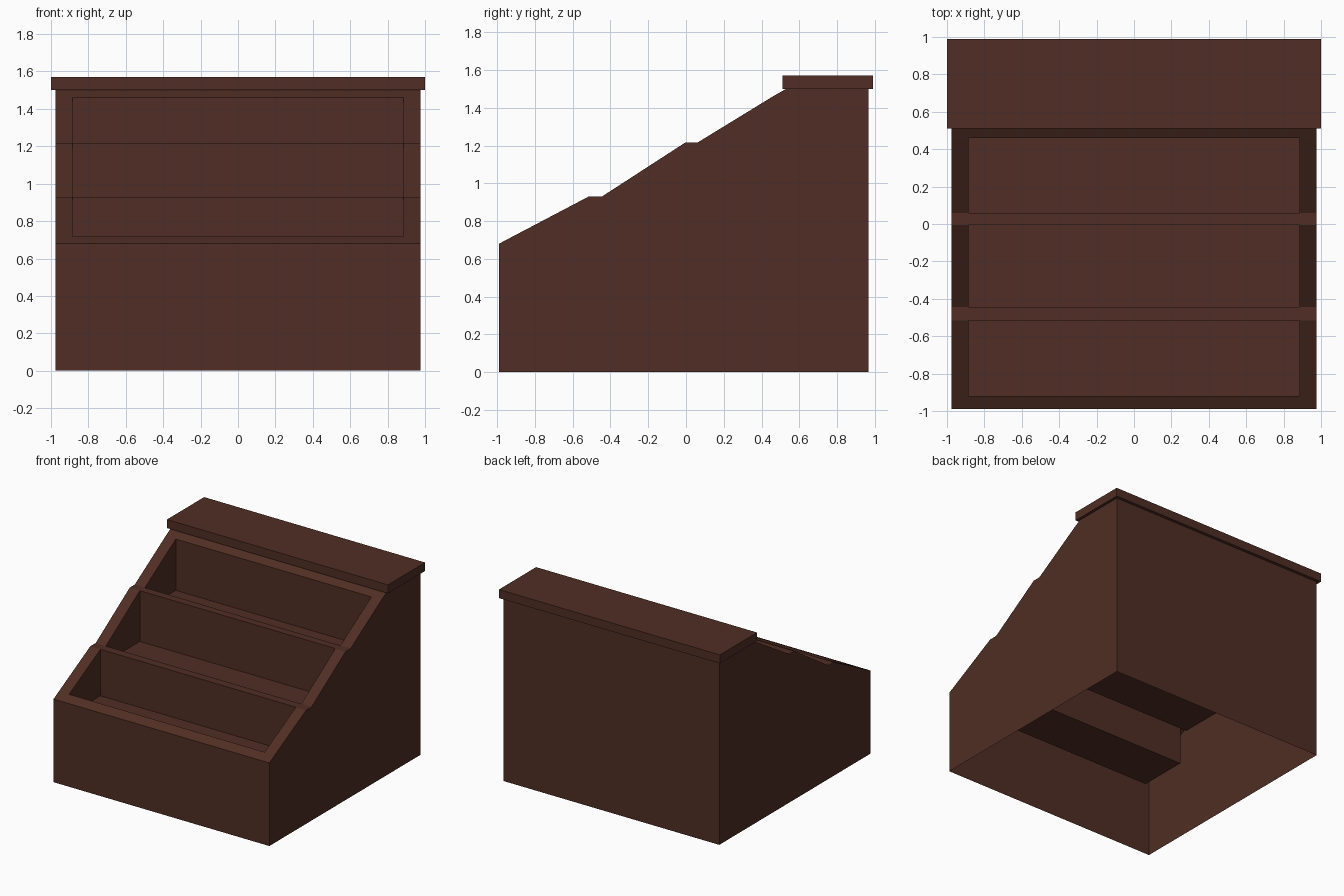
import bpy
import bmesh

cube = bpy.data.objects.get("Cube")
if cube:
    bpy.data.objects.remove(cube, do_unlink=True)

# One dark wood colour
wood = bpy.data.materials.new("dark_brown_wood")
wood.use_nodes = True
colour = (0.080, 0.027, 0.018, 1)
wood.diffuse_color = colour
wood.node_tree.nodes["Principled BSDF"].inputs["Base Color"].default_value = colour


def finish(bm, name):
    bmesh.ops.remove_doubles(bm, verts=bm.verts, dist=0.0005)
    bmesh.ops.recalc_face_normals(bm, faces=bm.faces)
    mesh = bpy.data.meshes.new(name)
    bm.to_mesh(mesh)
    bm.free()
    mesh.materials.append(wood)
    obj = bpy.data.objects.new(name, mesh)
    bpy.context.collection.objects.link(obj)
    return obj


def face(bm, *points):
    bm.faces.new([bm.verts.new(p) for p in points])


# Stepped top edge of the stand, from front to back (y, z)
profile = [(-0.99, 0.68), (-0.92, 0.717), (-0.515, 0.93), (-0.445, 0.93),
           (-0.005, 1.215), (0.06, 1.215), (0.46, 1.46), (0.53, 1.5), (0.965, 1.5)]
bin_floors = {1: 0.55, 3: 0.80, 5: 1.04}   # profile segment: floor height
outer, inner = 0.977, 0.885
columns = [-outer, -inner, inner, outer]

# Display body: thin shell, open underneath
bm = bmesh.new()
for i, ((y0, z0), (y1, z1)) in enumerate(zip(profile, profile[1:])):
    for j, (x0, x1) in enumerate(zip(columns, columns[1:])):
        if i in bin_floors and j == 1:
            # Sunken bin in place of the sloping face
            f = bin_floors[i]
            face(bm, (x0, y0, f), (x1, y0, f), (x1, y1, f), (x0, y1, f))
            for y, z in ((y0, z0), (y1, z1)):
                face(bm, (x0, y, f), (x1, y, f), (x1, y, z), (x0, y, z))
            for x in (x0, x1):
                face(bm, (x, y0, f), (x, y1, f), (x, y1, z1), (x, y0, z0))
        else:
            face(bm, (x0, y0, z0), (x1, y0, z0), (x1, y1, z1), (x0, y1, z1))

# Side panels
front_y, back_y = profile[0][0], profile[-1][0]
for x in (-outer, outer):
    face(bm, (x, front_y, 0), *[(x, y, z) for y, z in profile], (x, back_y, 0))

# Front and back panels
for y, z in (profile[0], profile[-1]):
    for x0, x1 in zip(columns, columns[1:]):
        face(bm, (x0, y, 0), (x1, y, 0), (x1, y, z), (x0, y, z))
finish(bm, "display_body")

# Overhanging counter slab
bm = bmesh.new()
bmesh.ops.create_cube(bm, size=1)
bmesh.ops.scale(bm, vec=(2.0, 0.48, 0.07), verts=bm.verts)
bmesh.ops.translate(bm, vec=(0, 0.75, 1.535), verts=bm.verts)
finish(bm, "counter_slab")
